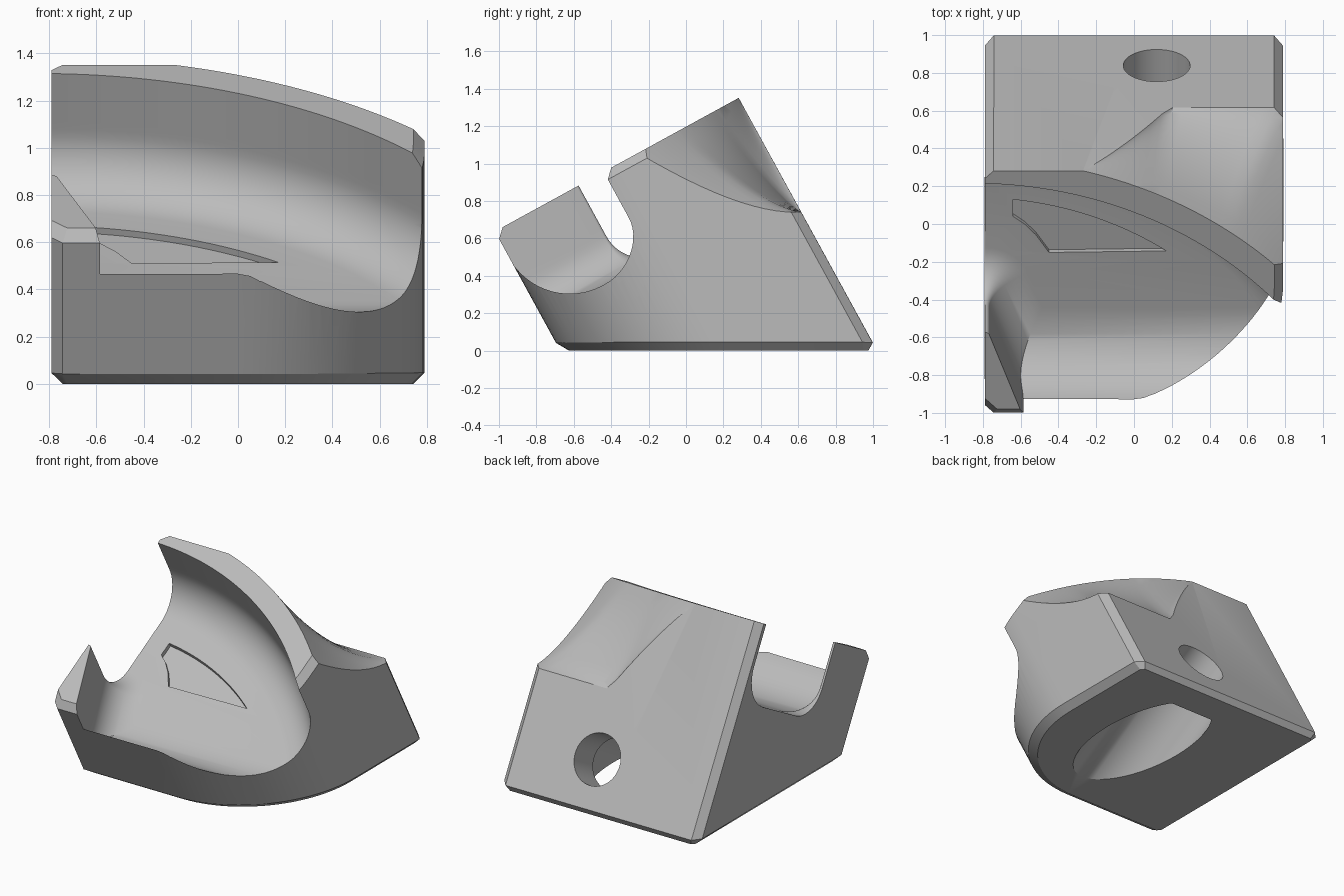
import bpy, bmesh, math
from mathutils import Matrix, Vector

if "Cube" in bpy.data.objects:
    bpy.data.objects.remove(bpy.data.objects["Cube"])

ANGLE = math.radians(28.7)                 # block leans forward
TILT = Matrix.Rotation(ANGLE, 4, 'X')
CX, CU = -0.85, -1.33                      # shared centre of the curved walls
TOP, FLOOR, CHAMFER, BACK = 1.05, 0.52, 0.047, 0.896


def polar(r, deg):
    a = math.radians(deg)
    return Vector((CX + r * math.sin(a), CU + r * math.cos(a)))


def arc(r, a0, a1, n):
    return [polar(r, a0 + (a1 - a0) * i / n) for i in range(n + 1)]


def inset(pts, dist):
    """Offset each edge of a counter-clockwise outline inward by its own distance."""
    n = len(pts)
    normals = []
    for i in range(n):
        e = (pts[(i + 1) % n] - pts[i]).normalized()
        normals.append(Vector((-e.y, e.x)))
    out = []
    for i, p in enumerate(pts):
        a, b, da, db = normals[i - 1], normals[i], dist[i - 1], dist[i]
        det = a.x * b.y - a.y * b.x
        out.append(p + Vector((da * b.y - db * a.y, a.x * db - b.x * da)) / det)
    return out


def loft(rings):
    """Closed solid through rings of 3D points."""
    bm = bmesh.new()
    loops = [[bm.verts.new(p) for p in ring] for ring in rings]
    n = len(loops[0])
    for a, b in zip(loops, loops[1:]):
        for i in range(n):
            bm.faces.new((a[i], a[(i + 1) % n], b[(i + 1) % n], b[i]))
    bm.faces.new(loops[0])
    bm.faces.new(loops[-1])
    bmesh.ops.recalc_face_normals(bm, faces=bm.faces[:])
    return bm


def prism(pts, low, high):
    return loft([[(p.x, p.y, v) for p in pts] for v in (low, high)])


def round_floor_prism(pts, radii, floor, steps=16):
    """Prism whose walls run into the floor with a fillet radius per edge."""
    rings = [[(p.x, p.y, 1.5) for p in pts]]
    for k in range(steps + 1):
        h = max(radii) * (1 - math.sin(math.pi / 2 * k / steps))
        dist = [r - math.sqrt(r * r - max(r - h, 0) ** 2) for r in radii]
        rings.append([(p.x, p.y, floor + h) for p in inset(pts, dist)])
    return loft(rings)


def bore(radius, u0, u1, n=48):
    ring = [(0.12 + radius * math.cos(math.tau * i / n),
             -0.11 + radius * math.sin(math.tau * i / n)) for i in range(n)]
    return loft([[(x, u, v) for x, v in ring] for u in (u0, u1)])


def make_object(name, bm):
    bm.transform(TILT)
    mesh = bpy.data.meshes.new(name)
    bm.to_mesh(mesh)
    bm.free()
    obj = bpy.data.objects.new(name, mesh)
    bpy.context.scene.collection.objects.link(obj)
    return obj


def chamfer(bm, on_edge):
    edges = [e for e in bm.edges if on_edge(e)]
    bmesh.ops.bevel(bm, geom=edges, offset=CHAMFER, offset_type='OFFSET',
                    segments=1, profile=0.5, affect='EDGES')
    bmesh.ops.recalc_face_normals(bm, faces=bm.faces[:])


def volume(mesh):
    bm = bmesh.new()
    bm.from_mesh(mesh)
    v = abs(bm.calc_volume())
    bm.free()
    return v


def subtract(obj, name, shape):
    """Cut a shape away, using the first solver that gives a sound solid."""
    helper = make_object(name, shape)
    helper.hide_render = True
    before = volume(obj.data)
    mod = obj.modifiers.new(name, 'BOOLEAN')
    mod.operation = 'DIFFERENCE'
    mod.object = helper
    for solver in ('EXACT', 'MANIFOLD', 'FLOAT'):
        mod.solver = solver
        bpy.context.view_layer.update()
        graph = bpy.context.evaluated_depsgraph_get()
        result = bpy.data.meshes.new_from_object(obj.evaluated_get(graph))
        if 0.4 * before < volume(result) < before - 1e-4:
            obj.data = result
            break
        bpy.data.meshes.remove(result)
    obj.modifiers.remove(mod)
    bpy.data.objects.remove(helper)


# Block: plan outline with chamfered corners and one big rounded corner
c = CHAMFER
outline = [Vector(p) for p in ((-0.79 + c, BACK), (-0.79, BACK - c),
                               (-0.79, -0.59 + c), (-0.79 + c, -0.59))]
for i in range(25):
    t = math.pi / 2 * i / 24
    outline.append(Vector((0.79 * math.sin(t), 0.2 - 0.79 * math.cos(t))))
outline += [Vector((0.79, BACK - c)), Vector((0.79 - c, BACK))]

# The lower ring follows the ground plane, so the tilted block stands level
slope = math.tan(ANGLE)
body = loft([[(p.x, p.y, -p.y * slope) for p in outline],
             [(p.x, p.y, TOP) for p in outline]])
chamfer(body, lambda e: all(abs(v.co.z - TOP) < 1e-4 for v in e.verts)
        and not all(v.co.y > 0.8 for v in e.verts)
        and not all(v.co.x < -0.78 for v in e.verts))
chamfer(body, lambda e: all(abs(v.co.z + v.co.y * slope) < 1e-4 for v in e.verts))
block = make_object("grooved_block", body)

# Trough: open to the front, the rounded corner and one side, leaving a corner lip
outer = arc(2.15, 69.9, -12.1, 56)
lip = [Vector((-0.785 + 0.02 * math.sin(t), -0.10 + 0.02 * math.cos(t)))
       for t in [math.radians(70) * i / 8 for i in range(9)]]
trough = [Vector((-0.585, -0.592))] + outer + [Vector((-1.3, -0.08))] + lip
radii = [0.37] + [0.25] * len(outer) + [0.22] * (len(lip) + 1)

# Shallow engraved wedge in the trough floor
wedge = arc(1.775, 35.1, 6.8, 20) + [Vector(p) for p in (
    (-0.64, 0.33), (-0.58, 0.285), (-0.52, 0.22), (-0.45, 0.113))]

# Rear scoop: concave profile that narrows and fades towards the back face
scoop = []
for k in range(61):
    a = -5 + 70 * k / 60
    reach = (BACK - CU) / math.cos(math.radians(a)) - 2.30
    scale = min(max(reach / 0.466, 0.02), 1)
    depth = min(3 * scale, 1)
    profile = [(2.30, 1.4)]
    for i in range(17):
        t = 0.6 * i / 16
        profile.append((2.30 + t * scale, TOP - depth * (2.396 * t - 1.93 * t * t)))
    profile += [(3.4, profile[-1][1]), (3.4, 1.4)]
    scoop.append([(*polar(r, a), v) for r, v in profile])

subtract(block, "trough_cutter", round_floor_prism(trough, radii, FLOOR))
subtract(block, "wedge_cutter", prism(wedge, FLOOR - 0.03, FLOOR + 0.1))
subtract(block, "scoop_cutter", loft(scoop))
subtract(block, "bolt_hole_cutter", bore(0.177, 0.3, 1.2))
subtract(block, "counterbore_cutter", bore(0.3, -1.0, 0.65))

# Single plain grey
grey = bpy.data.materials.new("plain_grey")
grey.use_nodes = True
colour = (0.5, 0.5, 0.5, 1)
grey.diffuse_color = colour
grey.node_tree.nodes["Principled BSDF"].inputs["Base Color"].default_value = colour
block.data.materials.clear()
block.data.materials.append(grey)

for o in bpy.context.selected_objects:
    o.select_set(False)
block.select_set(True)
bpy.context.view_layer.objects.active = block
bpy.ops.object.shade_smooth_by_angle(angle=math.radians(30))
